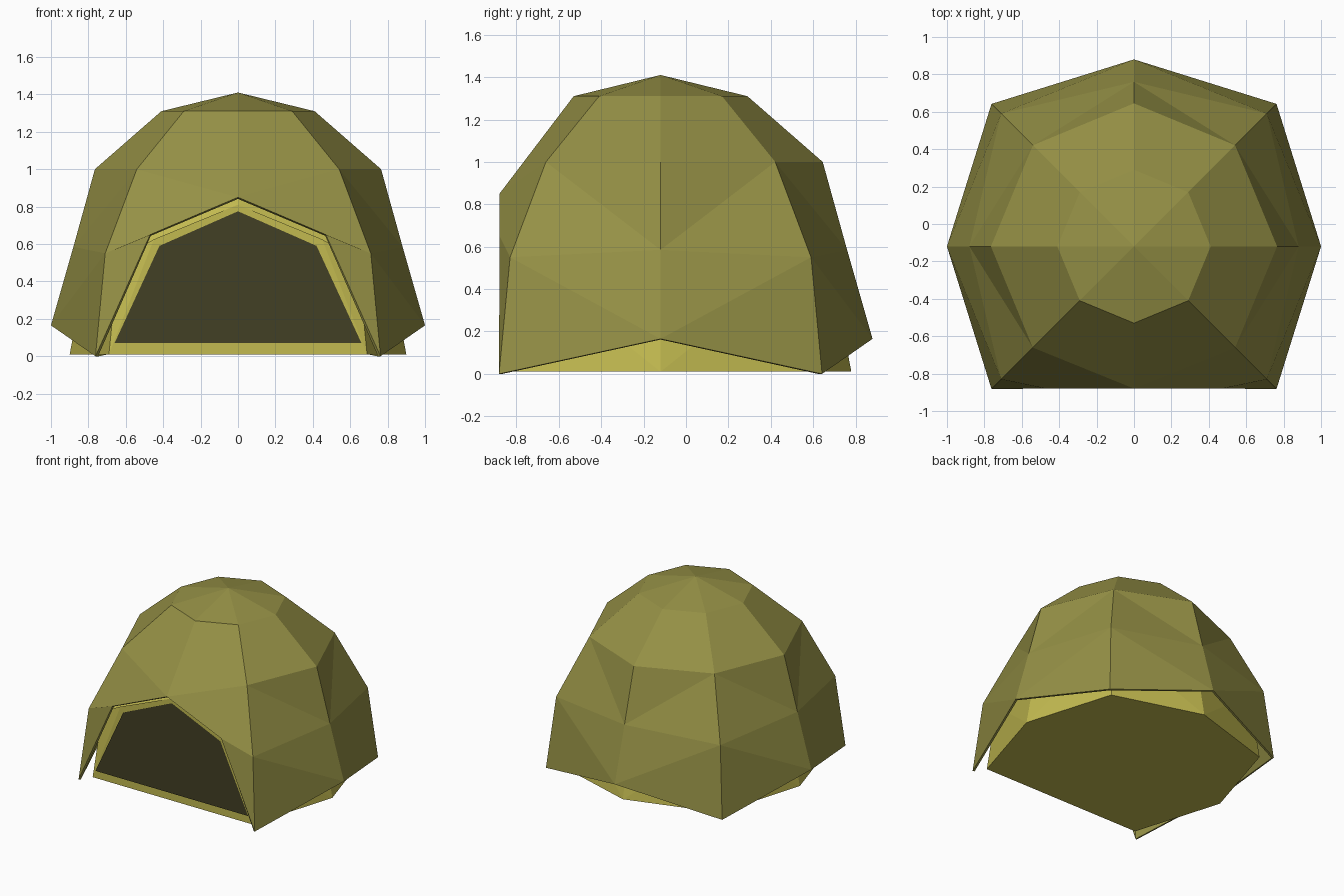
import bpy, bmesh
from math import cos, sin, radians, sqrt
from mathutils import Vector

if "Cube" in bpy.data.objects:
    bpy.data.objects.remove(bpy.data.objects["Cube"])

CY = -0.12  # dome axis sits slightly forward of the centre


def material(name, rgb):
    m = bpy.data.materials.new(name)
    m.diffuse_color = (*rgb, 1)
    m.use_nodes = True
    m.node_tree.nodes["Principled BSDF"].inputs["Base Color"].default_value = m.diffuse_color
    return m


olive = material("olive_fabric", (0.30, 0.28, 0.06))
yellow = material("yellow_fabric", (0.54, 0.49, 0.08))
dark = material("dark_mesh", (0.055, 0.05, 0.018))


def make(name, faces, mat, thickness=0):
    """Weld coordinate faces into one outward-facing object."""
    bm = bmesh.new()
    for f in faces:
        bm.faces.new([bm.verts.new(p) for p in f])
    bmesh.ops.remove_doubles(bm, verts=bm.verts, dist=0.0005)
    bm.normal_update()
    for f in bm.faces:
        if f.normal.dot(f.calc_center_median() - Vector((0, CY, 0.3))) < 0:
            f.normal_flip()
    me = bpy.data.meshes.new(name)
    bm.to_mesh(me)
    bm.free()
    me.materials.append(mat)
    ob = bpy.data.objects.new(name, me)
    bpy.context.collection.objects.link(ob)
    if thickness:
        s = ob.modifiers.new("thickness", 'SOLIDIFY')
        s.thickness = thickness
        s.offset = -1
    return ob


def dome(axis, diag, top, door):
    """Eight-sided dome; odd ribs reach the ground, front gore has the door."""
    apex = (0, CY, top)

    def rib(k):
        a = radians(45 * k)
        prof = diag if k % 2 else axis
        return [(r * cos(a), CY + r * sin(a), z) for r, z in prof]

    faces = []
    for k in range(8):
        a, b = rib(k), rib((k + 1) % 8)
        faces.append([apex, a[0], b[0]])
        if k in (5, 6):
            # Half of the front gore, around the door arch
            d, f = (a, b) if k == 5 else (b, a)
            s = -1 if k == 5 else 1
            peak, corner = [(s * x, y, z) for x, y, z in door]
            faces += [[f[0], d[0], d[1], peak],
                      [peak, d[1], d[2], corner],
                      [corner, d[2], d[3]]]
            continue
        d, m = (b, a) if k % 2 == 0 else (a, b)
        faces += [[m[0], d[0], d[1], m[1]],
                  [m[1], d[1], m[2]], [d[1], d[2], m[2]],
                  [m[2], d[2], m[3]], [d[2], d[3], m[3]]]
    return faces


Q = sqrt(2)
# Outer fly sheet
make("outer_fly", dome(
    [(0.41, 1.31), (0.765, 1.0), (0.88, 0.585), (1.0, 0.165)],
    [(0.41, 1.31), (0.765, 1.0), (0.71 * Q, 0.55), (0.762 * Q, 0.0)],
    1.41, [(0, -0.88, 0.85), (0.47, -0.88, 0.65)]), olive, 0.015)

# Inner tent with its front wall and floor
axis_in = [(0.37, 1.24), (0.69, 0.94), (0.80, 0.54), (0.90, 0.01)]
diag_in = [(0.37, 1.24), (0.69, 0.94), (0.64 * Q, 0.52), (0.69 * Q, 0.01)]
peak, corner, foot = (0, -0.81, 0.81), (0.45, -0.81, 0.625), (0.69, -0.81, 0.01)


def flip(p):
    return (-p[0], p[1], p[2])


inner = dome(axis_in, diag_in, 1.34, [peak, corner])
inner.append([foot, corner, peak, flip(corner), flip(foot)])
make("inner_tent", inner, yellow)

floor = []
for k in (7, 0, 1, 2, 3, 4, 5):
    a, r = radians(45 * k), (diag_in if k % 2 else axis_in)[3][0]
    floor.append((r * cos(a), CY + r * sin(a), 0.01))
make("floor", [floor], yellow)

# Dark door panel, just in front of the inner wall
door = [(0.66, 0.07), (0.42, 0.59), (0, 0.775), (-0.42, 0.59), (-0.66, 0.07)]
make("door_panel", [[(x, -0.818, z) for x, z in door]], dark)
